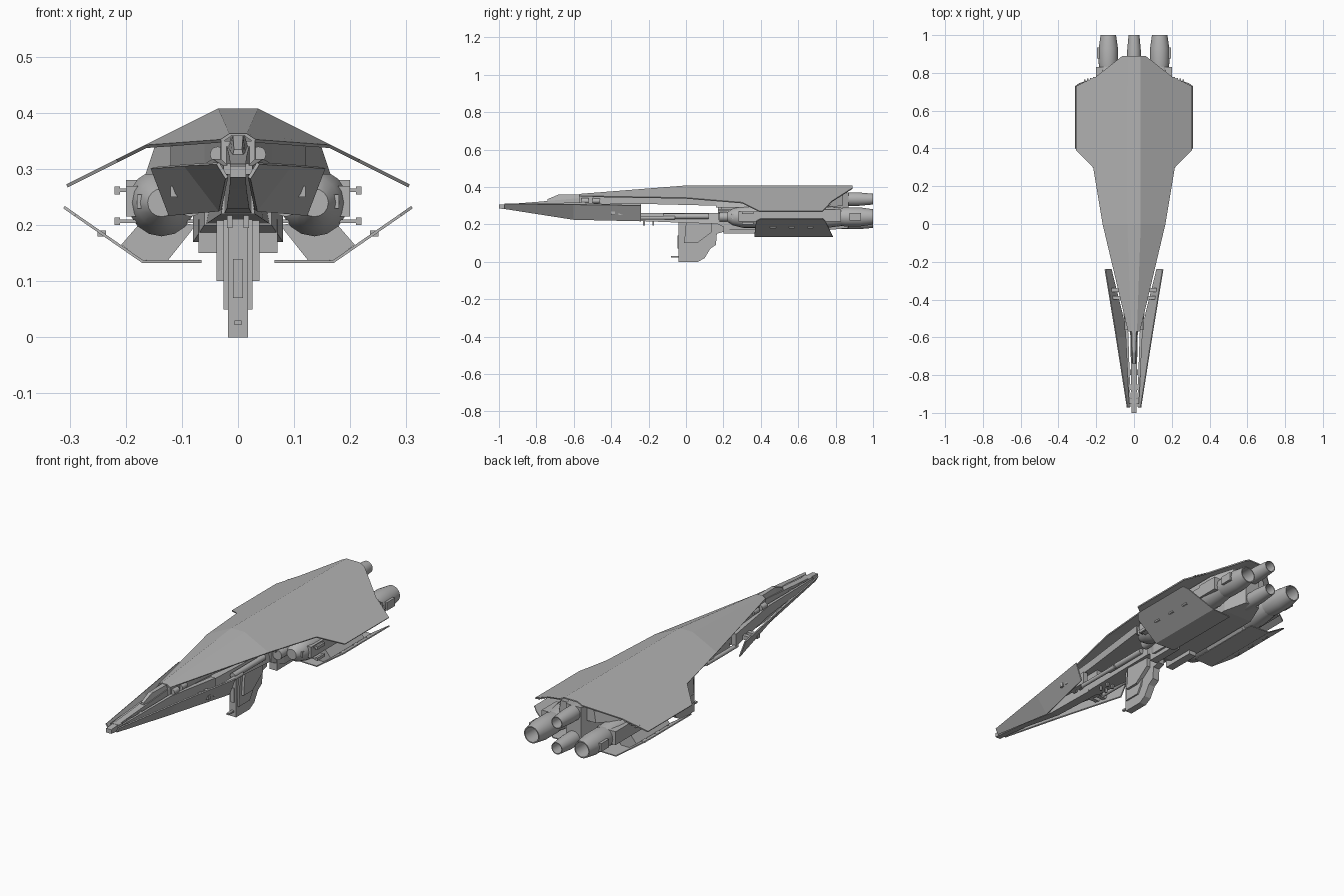
import bpy, bmesh, math

old_cube = bpy.data.objects.get("Cube")
if old_cube:
    bpy.data.objects.remove(old_cube, do_unlink=True)

shade = (.45, .45, .45, 1)
grey = bpy.data.materials.new("hull_grey")
grey.use_nodes = True
grey.diffuse_color = shade
grey.node_tree.nodes["Principled BSDF"].inputs["Base Color"].default_value = shade


def make(name, verts, faces, mirror=False, thickness=0, smooth=False):
    mesh = bpy.data.meshes.new(name)
    mesh.from_pydata(verts, [], faces)
    bm = bmesh.new()
    bm.from_mesh(mesh)
    bmesh.ops.recalc_face_normals(bm, faces=bm.faces)
    bm.to_mesh(mesh)
    bm.free()
    mesh.materials.append(grey)
    part = bpy.data.objects.new(name, mesh)
    bpy.context.collection.objects.link(part)
    if smooth:
        bpy.ops.object.select_all(action="DESELECT")
        part.select_set(True)
        bpy.context.view_layer.objects.active = part
        bpy.ops.object.shade_smooth_by_angle(angle=math.radians(35))
    if thickness:
        solidify = part.modifiers.new("thickness", "SOLIDIFY")
        solidify.thickness = thickness
        solidify.offset = 0
    if mirror:
        part.modifiers.new("mirror", "MIRROR")
    return part


def loft(name, rings, closed=True, **options):
    """Skin a list of equal rings of points; closed rings get end caps."""
    count = len(rings[0])
    verts = [point for ring in rings for point in ring]
    faces = []
    for start in range(0, len(verts) - count, count):
        for i in range(count if closed else count - 1):
            a, b = start + i, start + (i + 1) % count
            faces.append((a, b, b + count, a + count))
    if closed:
        faces.append(tuple(range(count)))
        faces.append(tuple(range(len(verts) - count, len(verts))))
    return make(name, verts, faces, **options)


def rectangle(left, right, y, low, high):
    return [(left, y, low), (right, y, low), (right, y, high), (left, y, high)]


def box(name, x, y, z, mirror=True):
    loft(name, [rectangle(*x, station, *z) for station in y], mirror=mirror)


def centred_box(name, width, y, z):
    box(name, (-width / 2, width / 2), y, z, mirror=False)


def beam(name, stations, taper=1):
    """Centred body from (y, half width, bottom, top); taper narrows its top."""
    rings = []
    for y, half, low, high in stations:
        top = half * taper
        rings.append([(-half, y, low), (half, y, low), (top, y, high), (-top, y, high)])
    loft(name, rings)


def fin_slab(name, profile, half):
    loft(name, [[(side, y, z) for y, z in profile] for side in (-half, half)])


def lathe(name, x, z, profile, sides=16, mirror=True):
    """Turned body along y from (y, radius) points."""
    turns = [math.tau * i / sides for i in range(sides)]
    rings = [[(x + r * math.cos(t), y, z + r * math.sin(t)) for t in turns] for y, r in profile]
    loft(name, rings, mirror=mirror, smooth=True)


def rod(name, x, z, start, end, radius):
    lathe(name, x, z, [(start, radius), (end, radius)], sides=12)


def nozzle(name, x, z, start, radius, mirror):
    """Hollow exhaust that narrows to its rim at the tail."""
    tail, rim, throat = 1, radius * .8, radius * .7
    middle = (start + tail) / 2
    profile = [(start, radius * .9), (start + .03, radius), (middle + .02, radius),
               (tail, rim), (tail, throat), (middle, throat)]
    lathe(name, x, z, profile, sides=24, mirror=mirror)


# Upper shell: flat ridge with sides sloping down to the wing edges
shell_top = .405
ridge_half = .035


def roof(x):
    return shell_top - (x - ridge_half) / 2


def shell_ring(edge_x, edge_z, top_x, top_z, y):
    return [(-edge_x, y, edge_z), (-top_x, y, top_z), (top_x, y, top_z), (edge_x, y, edge_z)]


outline = [(.165, 0), (.215, .3), (.305, .39), (.305, .73), (.2, .78), (.06, .89)]
shell = [shell_ring(.03, .35, .015, .36, y=-.57)]
shell += [shell_ring(x, roof(x), ridge_half, shell_top, y) for x, y in outline]
loft("upper_shell", shell, closed=False, thickness=.006)

# Bodies beneath the shell
beam("shell_underbody", [(-.57, .03, .31, .35), (-.25, .06, .31, .35), (.16, .12, .3, .34)])
beam("rear_body", [(.16, .12, .29, .34), (.28, .165, .29, .34), (.74, .165, .29, .34), (.84, .1, .3, .36)], taper=.9)
beam("core_block", [(.17, .06, .2, .32), (.24, .08, .17, .34), (.76, .08, .17, .36), (.87, .04, .18, .37)])
box("belly_pod", x=(.03, .07), y=(.2, .37), z=(.15, .21))
box("intake_block", x=(.07, .1), y=(.19, .3), z=(.28, .31))

# Nose beam with its raised spine and small fittings
beam("nose_beam", [(-1, .014, .285, .305), (-.8, .015, .265, .32), (-.58, .02, .23, .34), (-.24, .025, .22, .31)])
beam("nose_spine", [(-.74, .012, .31, .335), (-.68, .015, .32, .36), (-.57, .02, .33, .36)], taper=.6)
for y in (-.95, -.88, -.8):
    centred_box("nose_bracket", width=.04, y=(y, y + .03), z=(.29, .31))
for y in (-.56, -.5):
    rod("nose_canister", x=.036, z=.326, start=y, end=y + .04, radius=.014)

# Slanted cheek plates spreading back from the nose
cheek_top = [(.036, -.97, .31), (.094, -.6, .307), (.153, -.24, .302)]
cheek_bottom = [(.02, -.97, .284), (.032, -.6, .226), (.121, -.24, .218)]
loft("cheek_plate", list(zip(cheek_top, cheek_bottom)), closed=False, thickness=.006, mirror=True)
rail = [rectangle(.018, .026, -.95, .29, .306), rectangle(.03, .045, -.58, .27, .318),
        rectangle(.05, .075, -.28, .24, .3)]
loft("cheek_inner_rail", rail, mirror=True)

# Lower spar linking the nose to the rear body
beam("lower_spar", [(-.3, .03, .22, .26), (-.05, .045, .21, .26), (.25, .06, .2, .26)], taper=.8)
rod("spar_tube", x=.055, z=.243, start=-.12, end=.12, radius=.014)
rod("spar_pipe", x=.065, z=.235, start=-.3, end=-.06, radius=.01)
for y in (-.4, -.36):
    box("spar_coupler", x=(.03, .12), y=(y, y + .02), z=(.25, .27))
for y in (-.23, -.18):
    box("belly_peg", x=(.01, .02), y=(y, y + .01), z=(.195, .22))
for level in range(3):
    low = .255 + level * .02
    box("feed_line", x=(.04, .085), y=(.17, .35), z=(low, low + .008))

# Ventral fin in three stacked layers
keel = [(-.04, 0), (.065, 0), (.1, .02), (.13, .07), (.16, .09), (.165, .15), (.2, .16), (.2, .21), (-.04, .21)]
fin_slab("ventral_fin", keel, half=.018)
fin_slab("fin_cheek", [(-.03, .05), (.055, .05), (.08, .09), (.1, .21), (-.02, .21)], half=.026)
fin_slab("fin_root", [(-.01, .1), (.06, .1), (.14, .16), (.14, .21), (0, .21)], half=.038)
centred_box("fin_probe", width=.012, y=(-.08, -.04), z=(.022, .03))
centred_box("fin_front_panel", width=.018, y=(-.045, -.04), z=(.07, .14))

# Outer engines: nacelle, side pods, collar and hollow nozzle
engine_x, engine_z = .136, .24
nacelle = [(.22, .025), (.25, .045), (.31, .06), (.74, .06), (.86, .045)]
lathe("nacelle", engine_x, engine_z, nacelle)
rod("intake_bulb", x=.085, z=engine_z, start=.18, end=.4, radius=.025)
box("nacelle_outer_pod", x=(.17, .2), y=(.28, .83), z=(.215, .27))
box("nacelle_front_panel", x=(.09, .18), y=(.24, .4), z=(.23, .255))
box("engine_collar", x=(.1, .2), y=(.72, .83), z=(.215, .28))
nozzle("outer_nozzle", engine_x, engine_z, start=.82, radius=.051, mirror=True)
box("nozzle_clamp", x=(.17, .195), y=(.875, .935), z=(.22, .26))

# Centre engines, one above the other
for label, height in (("upper", .335), ("lower", .21)):
    nozzle(label + "_centre_nozzle", 0, height, start=.8, radius=.036, mirror=False)

# Thin cross racks with end posts
for height in (.207, .262):
    for name, inner, half in (("cross_rack", .07, .003), ("rack_post", .21, .007)):
        box(name, x=(inner, .22), y=(.3, .36), z=(height - half, height + half))

# Lower wings: flat inner panel and raised outer panel, held by a strut
wing = [(.065, .135, .37, .78), (.17, .135, .365, .785), (.29, .218, .375, .745), (.31, .232, .4, .73)]
loft("lower_wing", [[(x, front, z), (x, back, z)] for x, z, front, back in wing],
     closed=False, thickness=.005, mirror=True)
strut = [(.075, .2), (.125, .137), (.17, .137), (.208, .165), (.165, .215)]
loft("wing_strut", [[(x, y, z) for x, z in strut] for y in (.42, .68)], mirror=True)
for y in (.45, .55, .65):
    box("wing_hinge", x=(.235, .25), y=(y, y + .03), z=(.18, .19))

# Small teeth along the trailing edge of the shell
for step in range(4):
    x = .21 + step * .016
    back = .778 - step * .004
    box("edge_tooth", x=(x, x + .007), y=(back - .03, back), z=(roof(x) - .004, roof(x)))
